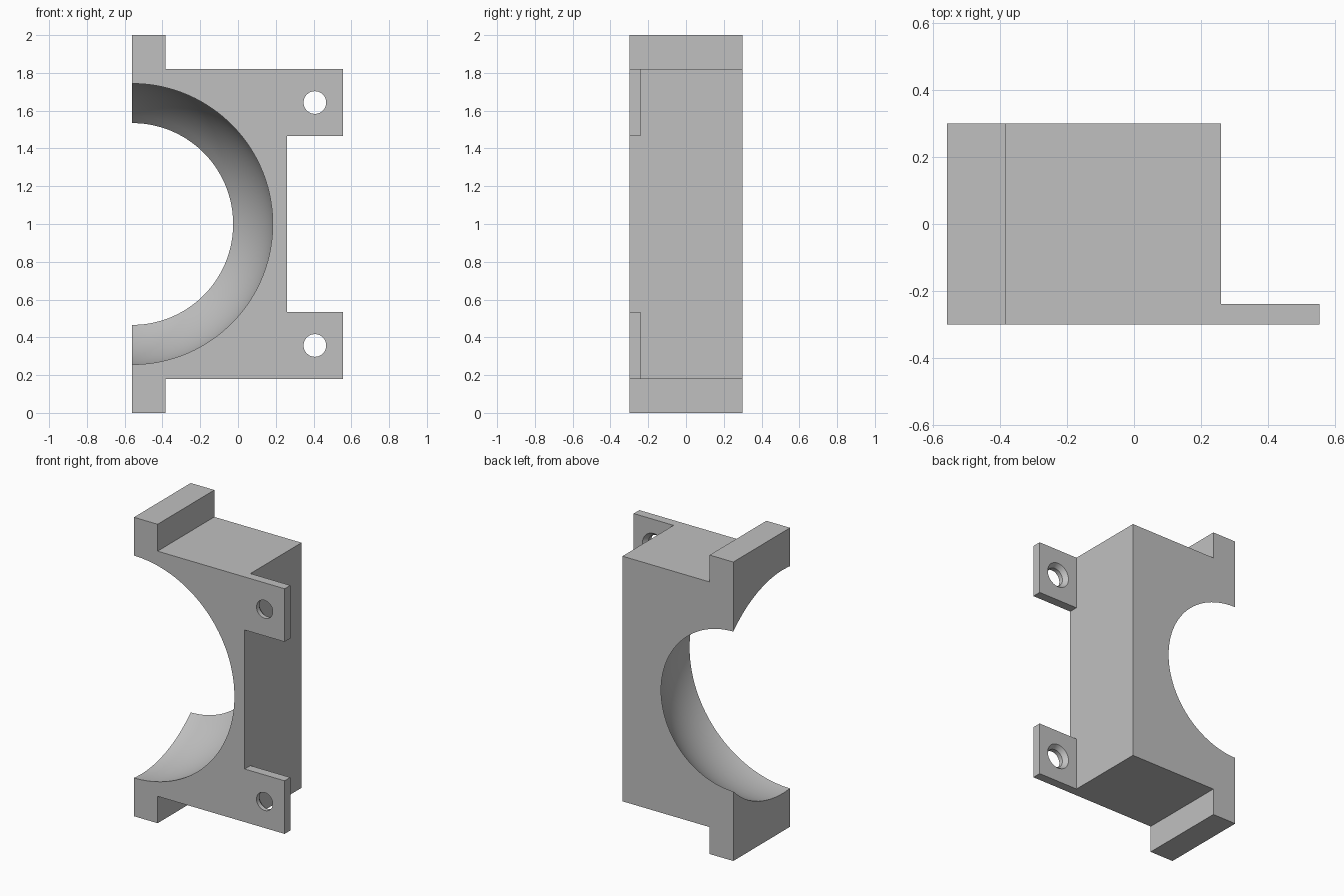
import bpy, bmesh, math
from mathutils import Matrix, Vector

if "Cube" in bpy.data.objects:
    bpy.data.objects.remove(bpy.data.objects["Cube"])

MID = 1.0                      # height of the mirror plane
LEFT, FRONT, BACK = -0.56, -0.3, 0.3

grey = bpy.data.materials.new("plain_grey")
grey.use_nodes = True
grey.diffuse_color = (0.53, 0.53, 0.53, 1)
grey.node_tree.nodes["Principled BSDF"].inputs["Base Color"].default_value = (0.53, 0.53, 0.53, 1)


def add_object(name, bm):
    bmesh.ops.recalc_face_normals(bm, faces=bm.faces)
    mesh = bpy.data.meshes.new(name)
    bm.to_mesh(mesh)
    bm.free()
    mesh.materials.append(grey)
    obj = bpy.data.objects.new(name, mesh)
    bpy.context.scene.collection.objects.link(obj)
    return obj


def prism(name, outline, y0, y1):
    """Extrude an x-z outline from y0 to y1."""
    bm = bmesh.new()
    face = bm.faces.new([bm.verts.new((x, y0, z)) for x, z in outline])
    ext = bmesh.ops.extrude_face_region(bm, geom=[face])["geom"]
    bmesh.ops.translate(bm, vec=(0, y1 - y0, 0),
                        verts=[v for v in ext if isinstance(v, bmesh.types.BMVert)])
    return add_object(name, bm)


def lathe_y(name, profile, x, z, steps):
    """Closed turned solid about the y axis; profile is (radius, y)."""
    bm = bmesh.new()
    rings = []
    for r, y in profile:
        angles = [2 * math.pi * (i + 0.5) / steps for i in range(steps)]
        rings.append([bm.verts.new((x + r * math.cos(a), y, z + r * math.sin(a))) for a in angles])
    for a, b in zip(rings, rings[1:]):
        for i in range(steps):
            j = (i + 1) % steps
            bm.faces.new((a[i], a[j], b[j], b[i]))
    bm.faces.new(rings[0])
    bm.faces.new(rings[-1])
    return add_object(name, bm)


def combine(target, other, operation):
    mod = target.modifiers.new(operation.lower(), 'BOOLEAN')
    mod.operation = operation
    mod.solver = 'EXACT'
    mod.object = other
    bpy.context.view_layer.objects.active = target
    bpy.ops.object.modifier_apply(modifier=mod.name)
    bpy.data.objects.remove(other)


# Block with a flange at the top and bottom of the open side
half = [(LEFT, 1.0), (-0.385, 1.0), (-0.385, 0.82), (0.26, 0.82)]
outline = [(x, MID + h) for x, h in half] + [(x, MID - h) for x, h in reversed(half)]
bracket = prism("bracket_body", outline, FRONT, BACK)

# Mounting ears with countersunk holes
for side in (1, -1):
    corners = [(0.2, 0.465), (0.555, 0.465), (0.555, 0.82), (0.2, 0.82)]
    ear = prism("mounting_ear", [(x, MID + side * h) for x, h in corners], FRONT, -0.24)
    combine(bracket, ear, 'UNION')
    hole_profile = [(0.06, -0.35), (0.06, -0.27), (0.083, -0.24), (0.083, -0.2)]
    hole = lathe_y("screw_hole", hole_profile, 0.407, MID + side * 0.643, 48)
    combine(bracket, hole, 'DIFFERENCE')

# Spherical seat, wider at the front than at the back
R, CY = 0.748, -0.223
arc = [math.radians(-40 + 5 * i) for i in range(24)]
seat = lathe_y("spherical_seat", [(R * math.cos(t), CY + R * math.sin(t)) for t in arc],
               LEFT, MID, 128)
combine(bracket, seat, 'DIFFERENCE')

# Merge leftover flat pieces, then smooth the curved surfaces only
bm = bmesh.new()
bm.from_mesh(bracket.data)
bmesh.ops.remove_doubles(bm, verts=bm.verts, dist=0.0001)
bmesh.ops.dissolve_limit(bm, angle_limit=math.radians(0.3), verts=bm.verts, edges=bm.edges)
bm.to_mesh(bracket.data)
bm.free()
bpy.ops.object.select_all(action='DESELECT')
bracket.select_set(True)
bpy.context.view_layer.objects.active = bracket
bpy.ops.object.shade_smooth_by_angle(angle=math.radians(30))
